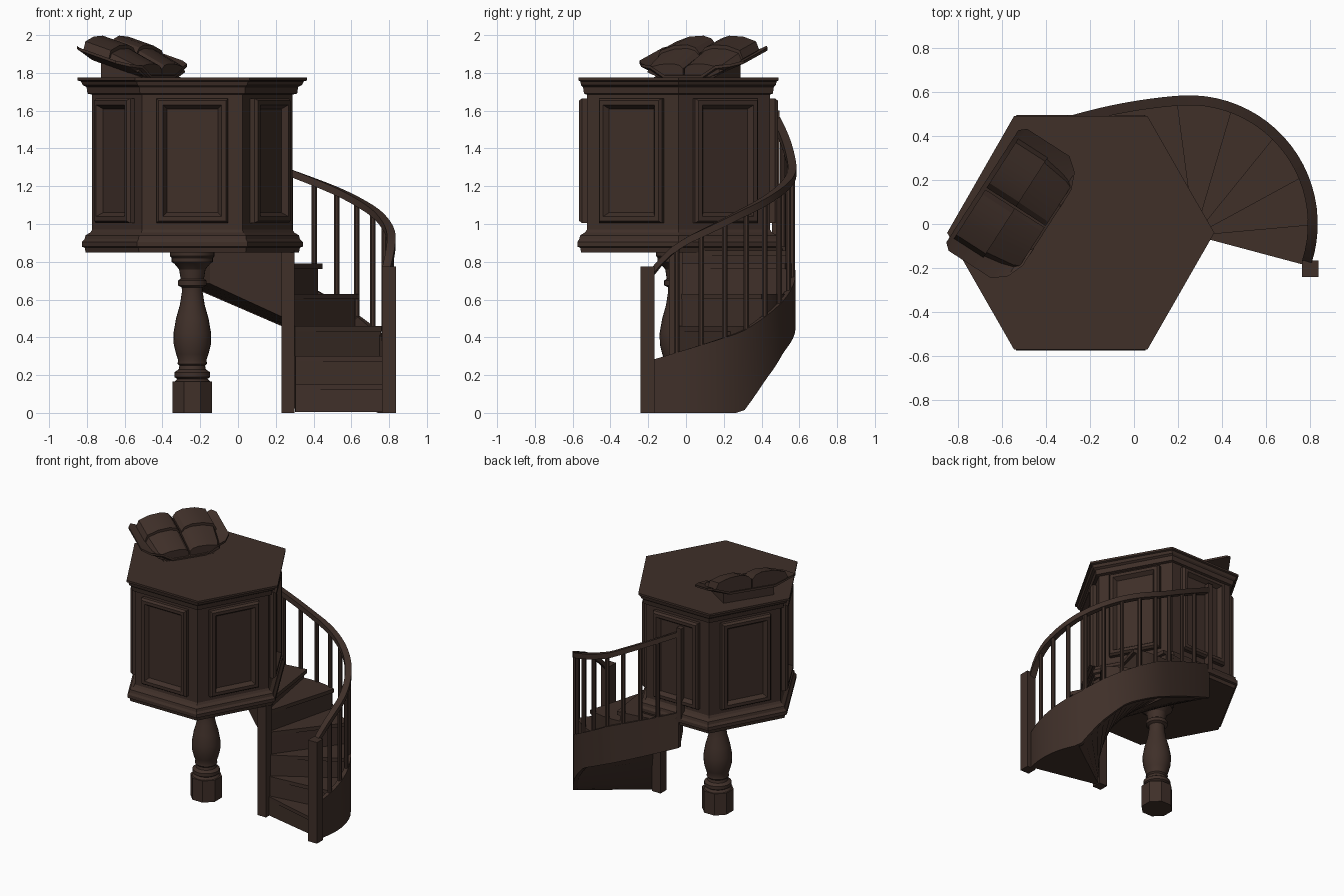
import bpy, bmesh, math
from mathutils import Vector as V

if "Cube" in bpy.data.objects:
    bpy.data.objects.remove(bpy.data.objects["Cube"])

wood = bpy.data.materials.new("dark_brown_wood")
wood.diffuse_color = (0.050, 0.029, 0.022, 1)
wood.use_nodes = True
wood.node_tree.nodes["Principled BSDF"].inputs["Base Color"].default_value = wood.diffuse_color
CX, CY = -0.242, -0.04      # centre of the pulpit box


def loft(name, rings, smooth=30):
    """Skin a list of equal-length point rings and cap both ends."""
    bm = bmesh.new()
    vs = [[bm.verts.new(p) for p in r] for r in rings]
    n = len(rings[0])
    for a, b in zip(vs, vs[1:]):
        for i in range(n):
            j = (i + 1) % n
            bm.faces.new((a[i], a[j], b[j], b[i]))
    bm.faces.new(vs[0][::-1])
    bm.faces.new(vs[-1])
    bmesh.ops.recalc_face_normals(bm, faces=bm.faces)
    me = bpy.data.meshes.new(name)
    bm.to_mesh(me)
    bm.free()
    me.materials.append(wood)
    ob = bpy.data.objects.new(name, me)
    bpy.context.collection.objects.link(ob)
    bpy.ops.object.select_all(action='DESELECT')
    ob.select_set(True)
    bpy.context.view_layer.objects.active = ob
    bpy.ops.object.shade_smooth_by_angle(angle=math.radians(smooth))
    return ob


def circle(x, y, z, r, n, turn=0):
    return [(x + r * math.cos(2 * math.pi * (i + turn) / n),
             y + r * math.sin(2 * math.pi * (i + turn) / n), z) for i in range(n)]


def hexagon(rx, ry, z):
    return [(CX + sx * rx, CY + sy * ry, z) for sx, sy in
            ((1, 0), (.5, 1), (-.5, 1), (-1, 0), (-.5, -1), (.5, -1))]


def bar(name, x, y, z0, z1, r, n=4, turn=.5):
    return loft(name, [circle(x, y, z0, r, n, turn), circle(x, y, z1, r, n, turn)])


def interp(table, s):
    for (a, p), (b, q) in zip(table, table[1:]):
        if s <= b:
            return p + (q - p) * max(0, (s - a) / (b - a))
    return table[-1][1]


# hexagonal box with base moulding and cornice
loft("pulpit_box", [hexagon(*r) for r in (
    (.565, .515, .85), (.57, .52, .875), (.585, .535, .88), (.585, .535, .905),
    (.57, .525, .92), (.565, .52, .94), (.54, .495, .955), (.53, .485, .97),
    (.53, .485, 1.685), (.555, .50, 1.69), (.56, .505, 1.725), (.58, .515, 1.735),
    (.59, .52, 1.755), (.607, .53, 1.76), (.607, .53, 1.775))], 10)

# raised panel frame on each of the six sides
corners = [V(p) for p in hexagon(.53, .485, 0)]
for i in range(6):
    a, b = corners[i], corners[(i + 1) % 6]
    mid, t = (a + b) / 2, (b - a).normalized()
    nrm = V((t.y, -t.x, 0))
    rings = []
    for inset, depth in ((0, -.01), (0, .025), (.012, .042), (.035, .042), (.055, .012)):
        w, z0, z1 = .19 - inset, 1.005 + inset, 1.665 - inset
        rings.append([mid + t * (sx * w) + nrm * depth + V((0, 0, z)) for sx, z in
                      ((-1, z0), (1, z0), (1, z1), (-1, z1))])
    loft(f"side_panel_{i}", rings, 10)

# turned support column on an octagonal foot
bar("column_foot", CX, CY, 0, .165, .112, 8)
loft("turned_column", [circle(CX, CY, z, r, 24) for z, r in (
    (.16, .10), (.18, .08), (.19, .095), (.215, .095), (.23, .072), (.25, .068),
    (.26, .078), (.28, .075), (.31, .085), (.36, .098), (.42, .100), (.50, .086),
    (.57, .066), (.64, .055), (.665, .056), (.675, .076), (.70, .076), (.71, .062),
    (.76, .07), (.79, .095), (.80, .11), (.82, .11), (.83, .118), (.855, .118))])

# winding path of the stair: an arc, then a run along the back of the box
SX, ARC, END = .25, 95, 143


def path(s, r):
    a = math.radians(min(s, ARC))
    x, y = SX + r * math.cos(a), r * math.sin(a)
    if s > ARC:
        k = (s - ARC) / (END - ARC)
        x += (-.28 - x) * k
        y += (.49 - .58 + r - y) * k + .05 * k * (1 - k)
    return x, y


RAIL = ((-18, .77), (-10, .86), (0, .93), (30, 1.07), (60, 1.19), (90, 1.30), (143, 1.57))
TOP = ((-18, .28), (31, .43), (60, .58), (90, .74), (143, .95))
BOTTOM = ((-18, 0), (31, 0), (46, .17), (64, .33), (85, .43), (143, .68))


def spaced(a, b, step=5):
    n = max(1, round((b - a) / step))
    return [a + (b - a) * i / n for i in range(n + 1)]


def sweep(name, a, b, r_in, r_out, low, high):
    rings = []
    for s in spaced(a, b):
        p, q = path(s, r_in), path(s, r_out)
        rings.append([(*p, low(s)), (*q, low(s)), (*q, high(s)), (*p, high(s))])
    return loft(name, rings)


sweep("outer_stringer", -18, END, .55, .58,
      lambda s: interp(BOTTOM, s), lambda s: interp(TOP, s))
sweep("handrail", -18, END, .54, .585,
      lambda s: interp(RAIL, s) - .04, lambda s: interp(RAIL, s))

for i in range(11):
    s = -5 + i * 13.2
    bar(f"baluster_{i}", *path(s, .563), interp(TOP, s) - .02, interp(RAIL, s) - .02, .016, 8)

# posts
bar("outer_newel_post", .80, -.203, 0, .775, .053)
bar("inner_newel_post", .265, -.055, 0, .86, .05)
bar("rail_end_post", -.285, .475, .90, 1.60, .028)


def inner(s):
    a, k = math.radians(s), max(0, (s - 98) / (END - 98))
    return .275 + .03 * math.cos(a) - .40 * k, -.05 + .03 * math.sin(a) + .28 * k


# wedge-shaped steps, each a solid block with an overhanging tread
steps = ((-17, 2, .15), (2, 25, .30), (25, 48, .46), (48, 72, .63), (72, 98, .79), (98, 143, .86))
for i, (a, b, z) in enumerate(steps):
    def section(s, low, high):
        p, q = inner(s), path(s, .56)
        return [(*p, low), (*q, low), (*q, high), (*p, high)]
    loft(f"step_block_{i}", [section(s, min(interp(BOTTOM, s) + .005, z - .04), z - .02)
                             for s in spaced(a, b)], 20)
    loft(f"step_tread_{i}", [section(s, z - .028, z) for s in spaced(a - 2.5, b)], 20)

# open book on a sloping rest, facing into the box
U, W, ORIGIN = V((.54, .84, 0)), V((.84, -.54, 0)), V((-.555, .085, 0))


def book_point(u, v, h):
    return ORIGIN + U * u + W * v + V((0, 0, 1.825 - .30 * v + h))


def book_part(name, outline, stations, scale=lambda v: 1):
    return loft(name, [[book_point(u * k, v, h * scale(v)) for u, h in outline]
                       for v, k in stations], 25)


book_part("book_cover",
          ((-.33, .055), (-.18, 0), (.18, 0), (.33, .055), (.33, .07), (.18, .018), (-.18, .018), (-.33, .07)),
          ((-.16, .92), (-.13, 1), (.10, 1), (.16, .85), (.19, .62)))
for side, name in ((-1, "left_pages"), (1, "right_pages")):
    page = [(side * u, h) for u, h in
            ((.005, .01), (.19, .01), (.27, .055), (.25, .10), (.17, .125), (.08, .13), (.03, .115), (.005, .085))]
    book_part(name, page, ((-.14, 1), (.02, 1)))
    book_part(name + "_lower", page, ((.02, .97), (.15, .9), (.18, .85)),
              lambda v: .85 - 1.6 * max(0, v - .02))

# wedge that holds the book
loft("book_rest", [[ORIGIN + U * u + W * v + V((0, 0, 1.77)) for u, v in
                    ((-.19, -.08), (.19, -.08), (.19, .18), (-.19, .18))],
                   [book_point(u, v, .005) for u, v in
                    ((-.19, -.08), (.19, -.08), (.19, .18), (-.19, .18))]])
